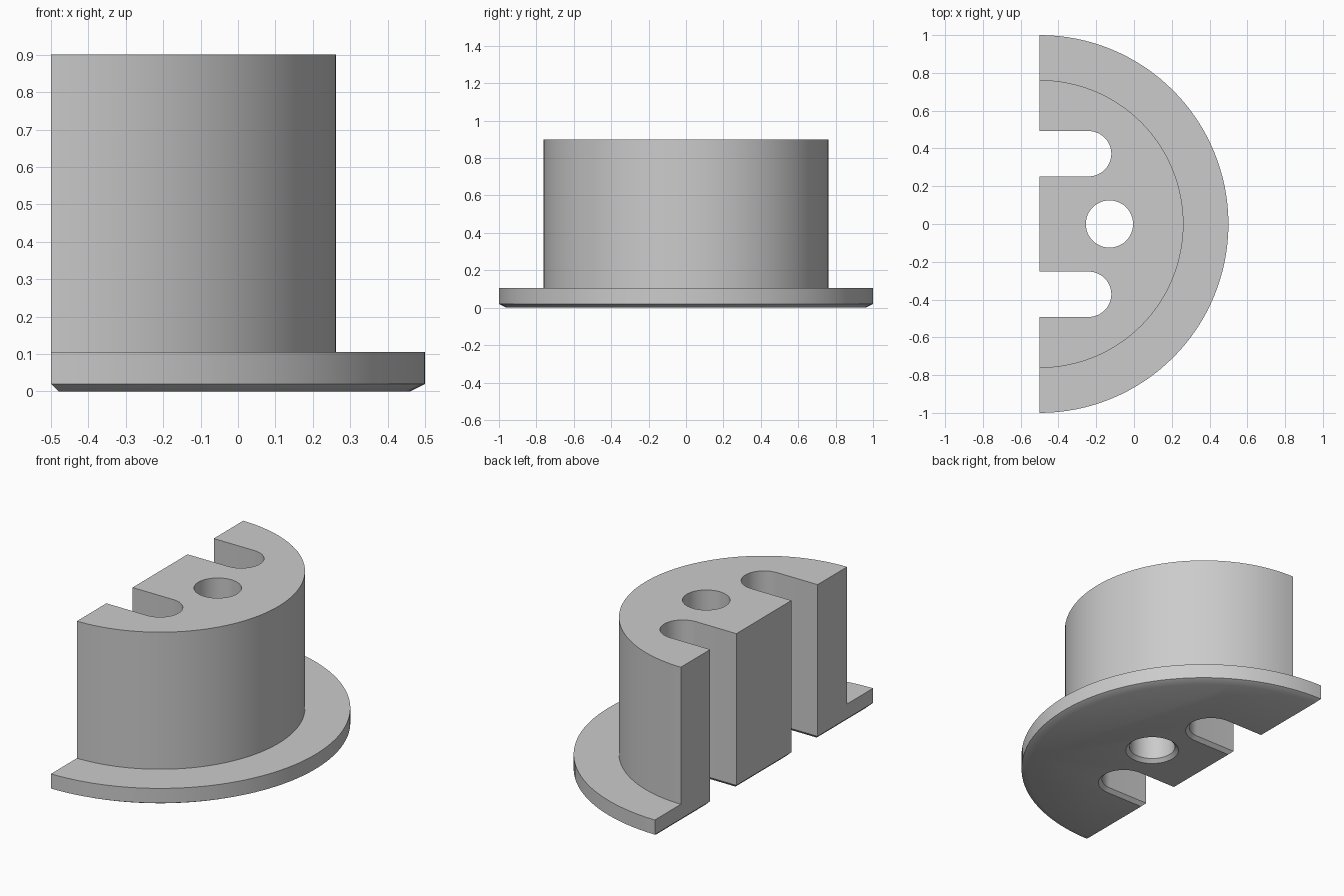
import bpy, bmesh
from math import sin, cos, pi, radians

HEIGHT, FLANGE_TOP, CHAMFER = 0.9, 0.105, 0.02
FLAT_X = -0.5

cube = bpy.data.objects.get("Cube")
if cube:
    bpy.data.objects.remove(cube, do_unlink=True)

grey = bpy.data.materials.new("light grey")
grey.use_nodes = True
grey.diffuse_color = (0.6, 0.6, 0.6, 1)
grey.node_tree.nodes["Principled BSDF"].inputs["Base Color"].default_value = (0.6, 0.6, 0.6, 1)


def arc(cx, cy, r, start, end, steps):
    angles = [radians(start + (end - start) * i / steps) for i in range(steps + 1)]
    return [(cx + r * cos(a), cy + r * sin(a)) for a in angles]


def circle(cx, cy, r, steps):
    return arc(cx, cy, r, 0, 360, steps)[:-1]


def loft(name, sections):
    """Closed solid through a stack of (z, outline) sections."""
    bm = bmesh.new()
    rings = [[bm.verts.new((x, y, z)) for x, y in outline] for z, outline in sections]
    n = len(rings[0])
    for low, high in zip(rings, rings[1:]):
        for i in range(n):
            j = (i + 1) % n
            bm.faces.new((low[i], low[j], high[j], high[i]))
    bm.faces.new(rings[0][::-1])
    bm.faces.new(rings[-1])
    bmesh.ops.recalc_face_normals(bm, faces=bm.faces)
    mesh = bpy.data.meshes.new(name)
    bm.to_mesh(mesh)
    bm.free()
    mesh.materials.append(grey)
    obj = bpy.data.objects.new(name, mesh)
    bpy.context.collection.objects.link(obj)
    return obj


def cut(target, name, outline):
    """Cut an outline through the target, flared at the base as a chamfer."""
    levels = [(-CHAMFER, 2 * CHAMFER), (CHAMFER, 0), (HEIGHT + 0.1, 0)]
    cutter = loft(name, [(z, outline(grow)) for z, grow in levels])
    cutter.hide_render = True
    mod = target.modifiers.new(name, "BOOLEAN")
    mod.operation, mod.solver, mod.object = "DIFFERENCE", "EXACT", cutter
    bpy.context.view_layer.objects.active = target
    bpy.ops.object.modifier_apply(modifier=name)
    bpy.data.objects.remove(cutter, do_unlink=True)


# Round body on a wide flange
profile = [(0, 0.96), (CHAMFER, 1), (FLANGE_TOP, 1), (FLANGE_TOP, 0.762), (HEIGHT, 0.762)]
body = loft("flanged_half_body", [(z, circle(FLAT_X, 0, r, 128)) for z, r in profile])

# Flat side
cut(body, "flat_cutter", lambda g: [(-2, -2), (FLAT_X + g, -2), (FLAT_X + g, 2), (-2, 2)])

# Two open slots with rounded ends
for side in (-1, 1):
    cut(body, "slot_cutter", lambda g: [(-1, side * 0.372 - 0.12 - g)]
        + arc(-0.24, side * 0.372, 0.12 + g, -90, 90, 24)
        + [(-1, side * 0.372 + 0.12 + g)])

# Round through hole
cut(body, "hole_cutter", lambda g: circle(-0.13, 0, 0.125 + g, 48))

bpy.ops.object.select_all(action="DESELECT")
body.select_set(True)
bpy.context.view_layer.objects.active = body
bpy.ops.object.shade_smooth_by_angle(angle=radians(35))
